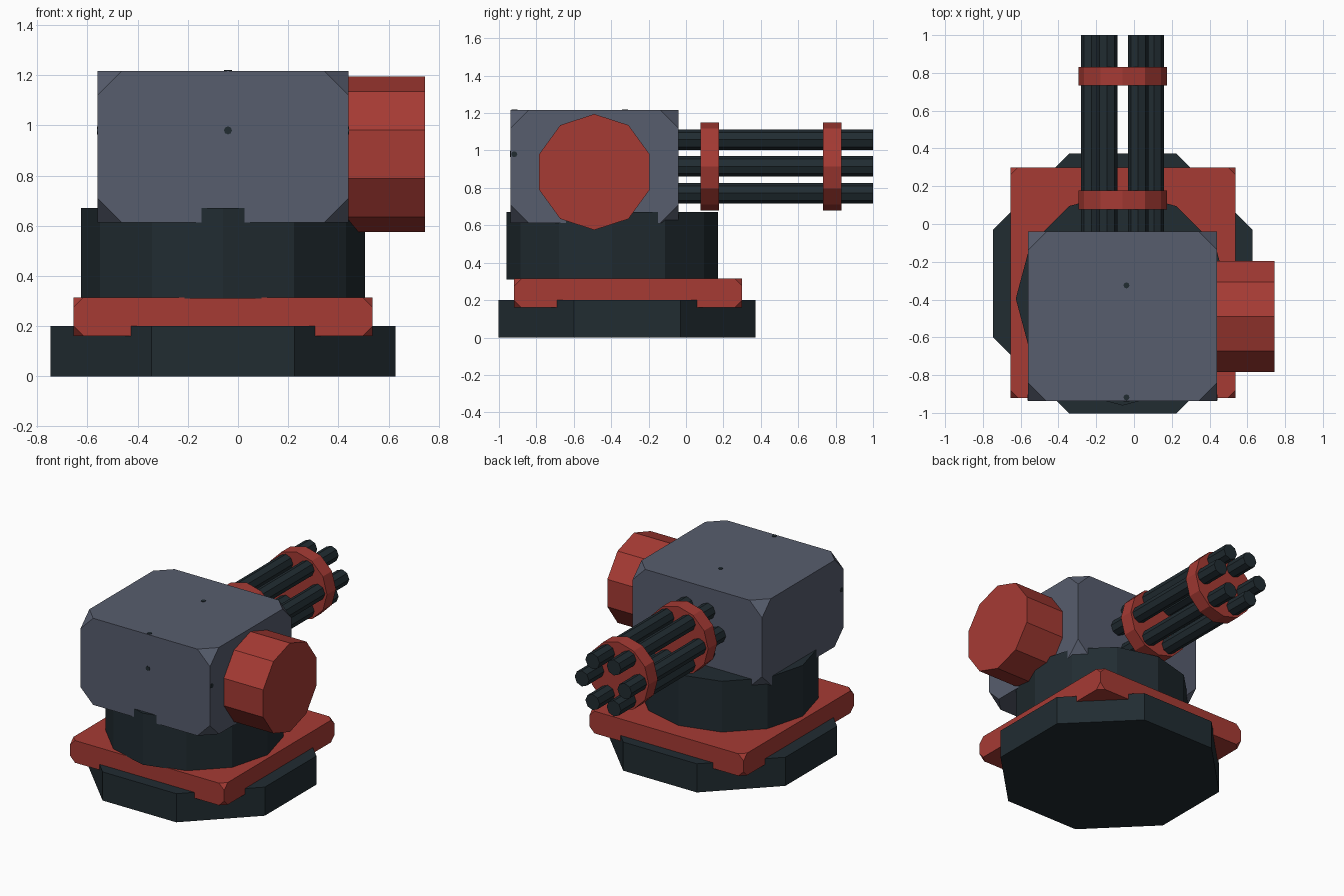
import bpy, math
from mathutils import Matrix, Vector

cube = bpy.data.objects.get("Cube")
if cube:
    bpy.data.objects.remove(cube, do_unlink=True)


def material(name, rgb):
    m = bpy.data.materials.new(name)
    m.use_nodes = True
    m.diffuse_color = (*rgb, 1)
    for node in m.node_tree.nodes:
        if node.type == 'BSDF_PRINCIPLED':
            node.inputs["Base Color"].default_value = (*rgb, 1)
    return m


slate = material("slate grey", (0.095, 0.11, 0.155))
red = material("brick red", (0.38, 0.043, 0.034))
dark = material("dark steel", (0.015, 0.025, 0.031))

MID_X = -0.06
TURN = {
    'X': Matrix.Rotation(math.pi / 2, 4, 'Y'),
    'Y': Matrix.Rotation(-math.pi / 2, 4, 'X'),
    'Z': Matrix.Identity(4),
}


def prism(name, axis, sides, radius, centre, length, mat, spin=0.0):
    """Regular prism along an axis, spun about that axis, centred on a point."""
    bpy.ops.mesh.primitive_cylinder_add(vertices=sides, radius=radius, depth=length)
    ob = bpy.context.object
    ob.name = name
    ob.data.transform(TURN[axis] @ Matrix.Rotation(spin, 4, 'Z'))
    ob.location = centre
    ob.data.materials.append(mat)
    return ob


def box(name, low, high, corner, mat):
    """Box between two points with its eight corners cut off."""
    low, high = Vector(low), Vector(high)
    bpy.ops.mesh.primitive_cube_add(size=1)
    ob = bpy.context.object
    ob.name = name
    ob.data.transform(Matrix.Diagonal((*(high - low), 1)))
    ob.location = (low + high) / 2
    cut = ob.modifiers.new("corner_cut", 'BEVEL')
    cut.affect = 'VERTICES'
    cut.width = corner
    cut.segments = 1
    ob.data.materials.append(mat)
    return ob


# Base, plate and turntable
prism("base", 'Z', 8, 0.744, (MID_X, -0.315, 0.1), 0.2, dark, math.pi / 8)
box("base_plate", (-0.655, -0.92, 0.16), (0.537, 0.3, 0.315), 0.04, red)
prism("turntable", 'Z', 12, 0.566, (MID_X, -0.395, 0.49), 0.36, dark)

# Gun housing and ammunition drum
box("housing", (-0.56, -0.938, 0.612), (0.44, -0.04, 1.217), 0.097, slate)
prism("ammo_drum", 'X', 10, 0.31, (0.583, -0.49, 0.885), 0.323, red, math.pi / 2)

# Rotating barrels and the collars that hold them
AXIS_Z = 0.915
for i in range(6):
    a = i * math.pi / 3
    x, z = MID_X + 0.165 * math.cos(a), AXIS_Z + 0.165 * math.sin(a)
    prism(f"barrel_{i + 1}", 'Y', 8, 0.055, (x, 0.45, z), 1.1, dark)
for name, y in (("rear_collar", 0.127), ("front_collar", 0.782)):
    prism(name, 'Y', 12, 0.235, (MID_X, y, AXIS_Z), 0.1, red)

# Small pins set almost flush in the housing faces
PIN = 0.016
prism("cross_pin", 'X', 8, PIN, (MID_X, -0.918, 0.98), 1.006, dark)
prism("front_pin", 'Y', 8, PIN, (-0.04, -0.9, 0.98), 0.082, dark)
for name, y in (("top_front_pin", -0.918), ("top_middle_pin", -0.325)):
    prism(name, 'Z', 8, PIN, (-0.04, y, 1.18), 0.08, dark)
